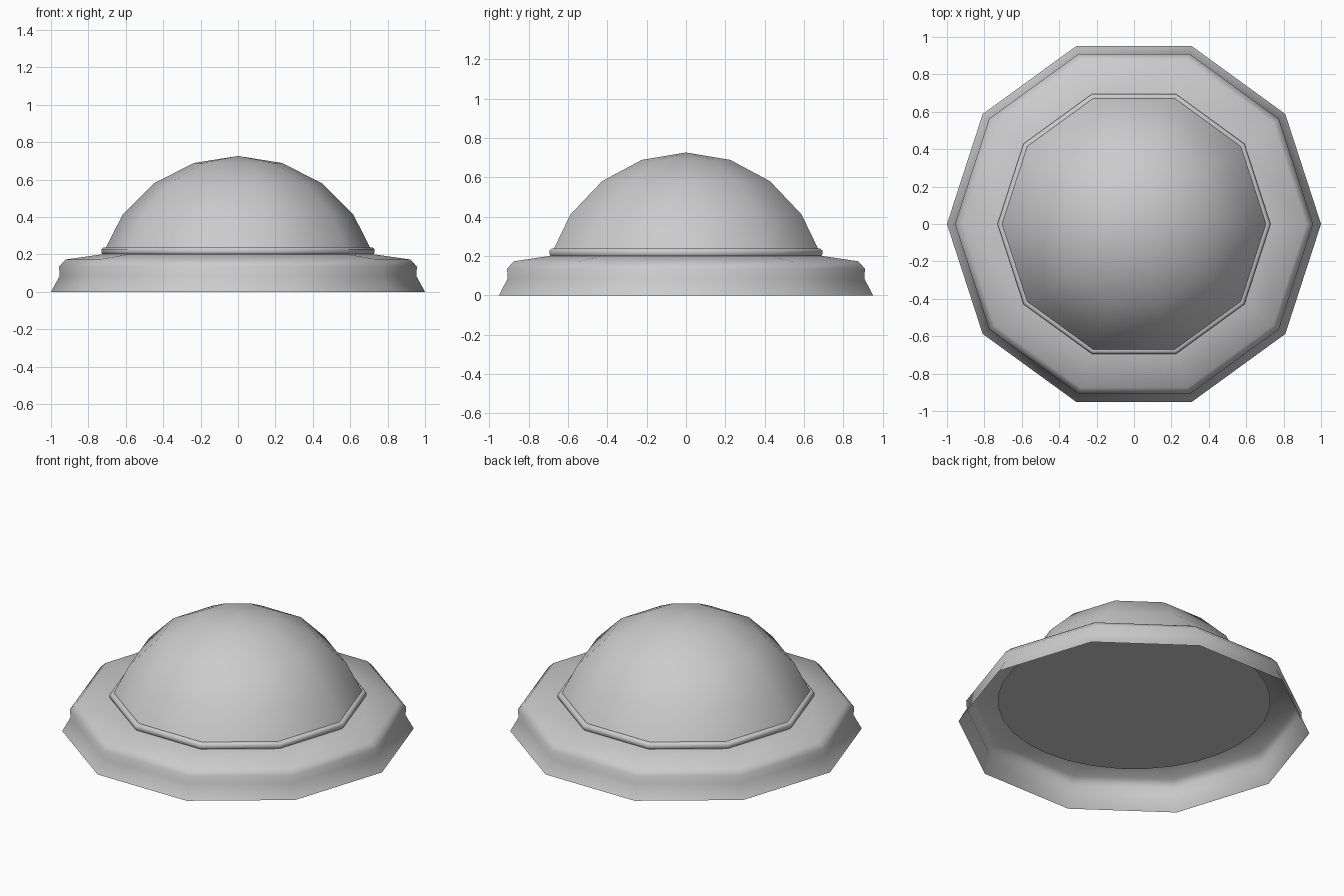
import bpy, bmesh, math

if "Cube" in bpy.data.objects:
    bpy.data.objects.remove(bpy.data.objects["Cube"])

SIDES = 10


def lathe(name, profile, closed=False):
    """Revolve (radius, z) points, listed bottom to top, into a ten-sided smooth surface."""
    bm = bmesh.new()
    rings = []
    for r, z in profile:
        if r == 0:
            rings.append([bm.verts.new((0, 0, z))] * SIDES)
        else:
            angles = [2 * math.pi * i / SIDES for i in range(SIDES)]
            rings.append([bm.verts.new((r * math.cos(a), r * math.sin(a), z)) for a in angles])
    pairs = list(zip(rings, rings[1:]))
    if closed:
        pairs.append((rings[-1], rings[0]))
    for low, high in pairs:
        for i in range(SIDES):
            j = (i + 1) % SIDES
            corners = [low[i], low[j], high[j], high[i]]
            bm.faces.new(list(dict.fromkeys(corners)))
    for f in bm.faces:
        f.smooth = True
    mesh = bpy.data.meshes.new(name)
    bm.to_mesh(mesh)
    bm.free()
    obj = bpy.data.objects.new(name, mesh)
    bpy.context.collection.objects.link(obj)
    return obj


# Flared hollow base skirt with a gently sloping top
lathe("base_skirt", [(1, 0), (0.953, 0.085), (0.957, 0.135), (0.92, 0.173), (0.70, 0.204)])

# Thin collar around the foot of the dome
lathe("collar", [(0.69, 0.197), (0.72, 0.197), (0.73, 0.208), (0.73, 0.228),
                 (0.718, 0.238), (0.69, 0.238)], closed=True)

# Dome: upper part of a coarse sphere
R, TOP = 0.763, 0.726
dome = [(R * math.sin(math.radians(a)), TOP - R + R * math.cos(math.radians(a)))
        for a in (72, 54, 36, 18)]
lathe("dome", dome + [(0, TOP)])

# Round plate closing the inside of the base, facing down
bpy.ops.mesh.primitive_circle_add(vertices=32, radius=0.777, fill_type='NGON',
                                  location=(0, 0, 0.173), rotation=(math.pi, 0, 0))
bpy.context.object.name = "inner_plate"
